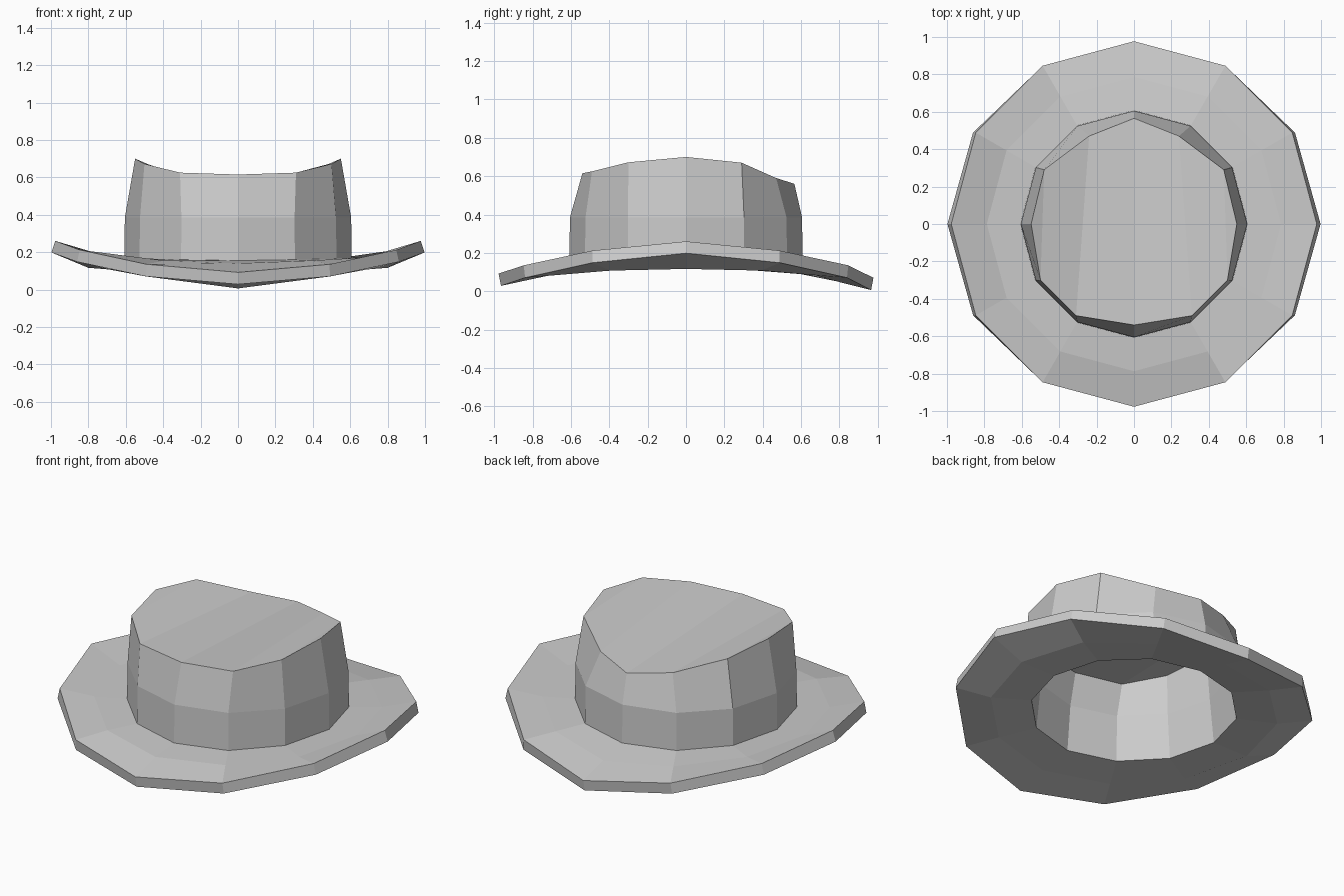
import bpy, bmesh
from math import radians, sin, cos

if "Cube" in bpy.data.objects:
    bpy.data.objects.remove(bpy.data.objects["Cube"])

# Half rings run from the front (-90 deg) round the right side to the back (+90 deg)
def round_half(r, heights):
    return [(r * cos(radians(-90 + 30 * i)), r * sin(radians(-90 + 30 * i)), z)
            for i, z in enumerate(heights)]

half_rings = [
    round_half(0.977, [0.092, 0.135, 0.212, 0.26, 0.212, 0.135, 0.07]),  # brim edge
    round_half(0.787, [0.14, 0.155, 0.172, 0.18, 0.172, 0.148, 0.118]),  # brim middle
    round_half(0.608, [0.155, 0.16, 0.165, 0.168, 0.165, 0.16, 0.155]),  # crown base
    round_half(0.605, [0.385] * 7),                                     # crown middle
    [(0, -0.54, 0.615), (0.31, -0.49, 0.625), (0.50, -0.30, 0.672),      # crown rim
     (0.55, 0, 0.70), (0.48, 0.29, 0.67), (0.24, 0.47, 0.59), (0, 0.565, 0.56)],
]

bm = bmesh.new()
rings = []
for half in half_rings:
    full = half + [(-x, y, z) for x, y, z in half[5:0:-1]]
    rings.append([bm.verts.new(p) for p in full])

# Brim and crown walls
for lo, hi in zip(rings, rings[1:]):
    for a in range(12):
        b = (a + 1) % 12
        bm.faces.new((lo[a], lo[b], hi[b], hi[a]))

# Crown top: front-to-back strips that dip in the middle
rim = rings[-1]
for strip in [(0, 1, 5, 6), (1, 2, 4, 5), (2, 3, 4)]:
    bm.faces.new([rim[i] for i in strip])
    bm.faces.new([rim[(12 - i) % 12] for i in reversed(strip)])

mesh = bpy.data.meshes.new("hat")
bm.to_mesh(mesh)
bm.free()
hat = bpy.data.objects.new("hat", mesh)
bpy.context.collection.objects.link(hat)

# Felt thickness, grown to the inside and underside
felt = hat.modifiers.new("felt_thickness", 'SOLIDIFY')
felt.thickness = 0.065
felt.offset = -1
